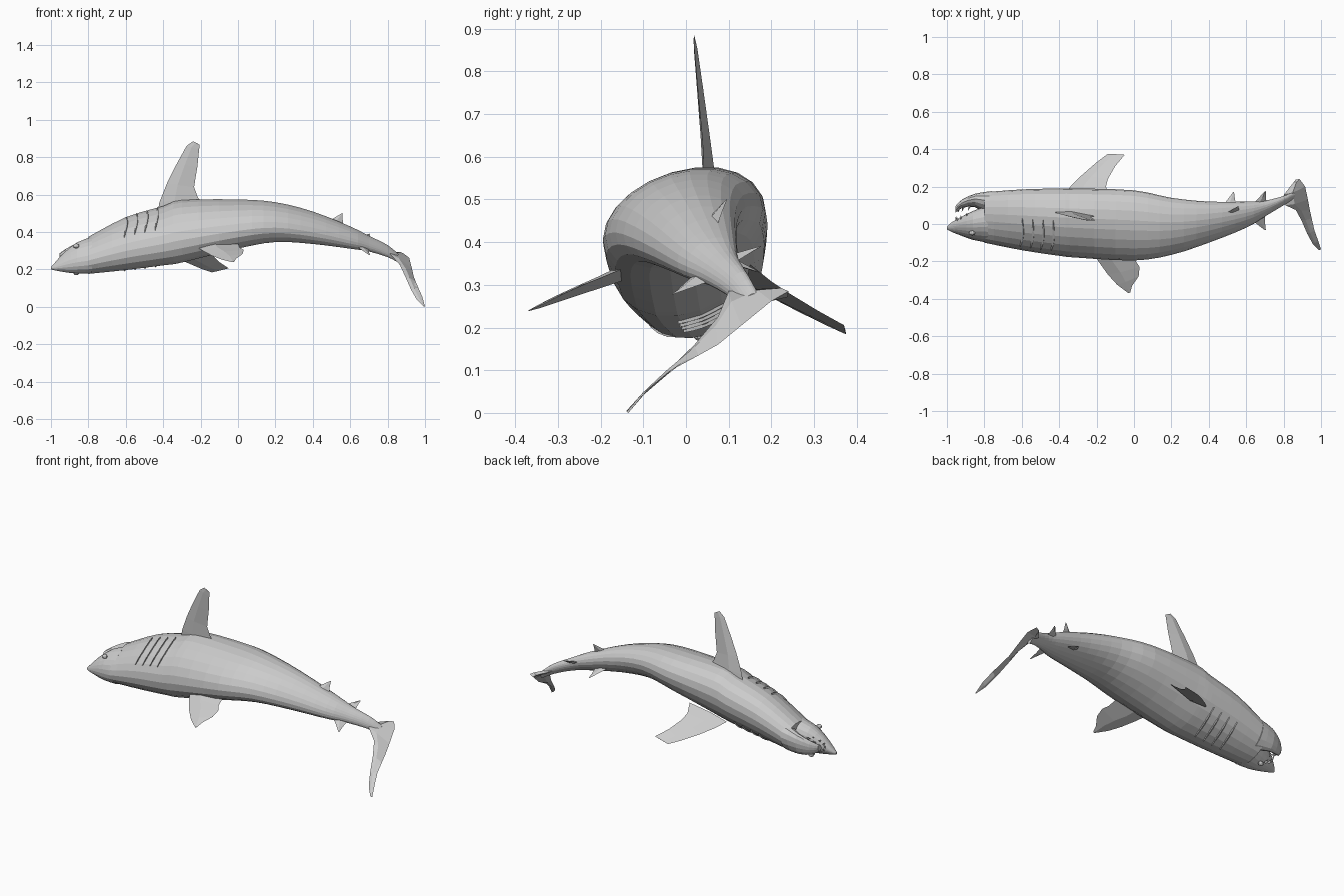
import bpy
from math import sin, cos, pi, radians
from mathutils import Vector

cube = bpy.data.objects.get("Cube")
if cube:
    bpy.data.objects.remove(cube)

grey = bpy.data.materials.new("grey_skin")
grey.use_nodes = True
grey.diffuse_color = (0.6, 0.6, 0.6, 1)
grey.node_tree.nodes["Principled BSDF"].inputs["Base Color"].default_value = (0.6, 0.6, 0.6, 1)


def make(name, verts, faces):
    mesh = bpy.data.meshes.new(name)
    mesh.from_pydata(verts, [], faces)
    mesh.materials.append(grey)
    obj = bpy.data.objects.new(name, mesh)
    bpy.context.collection.objects.link(obj)
    return obj


def loft(name, rings):
    """Skin closed rings of equal size and cap both ends."""
    n = len(rings[0])
    verts = [p for ring in rings for p in ring]
    faces = [(r * n + i, r * n + (i + 1) % n, (r + 1) * n + (i + 1) % n, (r + 1) * n + i)
             for r in range(len(rings) - 1) for i in range(n)]
    faces += [tuple(reversed(range(n))), tuple(range(len(verts) - n, len(verts)))]
    return make(name, verts, faces)


def skin(s, t, out=0.0, lean=0.28):
    """Point on a leaning oval section s = (x, low y, high y, low z, high z)."""
    x, y0, y1, z0, z1 = s
    return Vector((x, (y0 + y1) / 2 + ((y1 - y0) / 2 + out) * cos(t),
                   (z0 + z1) / 2 + ((z1 - z0) / 2 + out) * sin(t + lean)))


def ring(s, n=22):
    return [skin(s, 2 * pi * i / n) for i in range(n)]


def spline(rows, steps):
    """Smooth rows of numbers by Catmull-Rom."""
    out = []
    for i in range(len(rows) - 1):
        a, b, c, d = (rows[max(0, min(len(rows) - 1, i + k))] for k in (-1, 0, 1, 2))
        for s in range(steps):
            u = s / steps
            out.append([q + 0.5 * u * (r - p + u * (2 * p - 5 * q + 4 * r - w + u * (3 * (q - r) + w - p)))
                        for p, q, r, w in zip(a, b, c, d)])
    return out + [list(rows[-1])]


# Body: curved, lying on its side with the belly toward +y
stations = [
    (-.80, -.10, .17, .175, .375), (-.60, -.14, .185, .195, .48), (-.40, -.17, .19, .22, .54),
    (-.30, -.18, .19, .235, .572), (0, -.195, .18, .31, .575), (.20, -.165, .14, .345, .56),
    (.40, -.10, .12, .335, .51), (.60, -.02, .12, .31, .43), (.70, .04, .125, .295, .38),
    (.80, .10, .15, .265, .33), (.86, .135, .175, .235, .28)]
body = spline(stations, 3)
loft("body", [ring(s) for s in body])

# Snout and dropped lower jaw, leaving an open mouth between them
loft("snout", [ring(s) for s in spline([
    (-.78, -.10, .10, .177, .375), (-.86, -.085, .07, .177, .345), (-.93, -.06, .035, .185, .29),
    (-.98, -.04, .005, .195, .235), (-1, -.028, -.015, .2, .212)], 2)])
loft("lower_jaw", [ring(s, 14) for s in spline([
    (-.76, .03, .176, .21, .375), (-.85, .09, .162, .215, .345), (-.92, .085, .13, .225, .31),
    (-.955, .06, .095, .245, .285)], 2)])


# Teeth along both jaws, pointing into the gape
def tooth(name, base, direction):
    p, d = Vector(base), Vector(direction)
    side = [Vector((.008, 0, 0)), Vector((-.004, -.004, .007)), Vector((-.004, .004, -.007))]
    make(name, [p + v for v in side] + [p + d], [(0, 1, 3), (1, 2, 3), (2, 0, 3), (2, 1, 0)])


for i in range(7):
    u = i / 6 * 2 - 1
    tooth("upper_tooth", (-.95 + .06 * u * u, .015 + .02 * u * u, .245 + .05 * u), (-.005, .025, .012))
    tooth("lower_tooth", (-.94 + .06 * u * u, .085 + .01 * u * u, .265 + .045 * u), (-.008, -.025, -.01))


# Fins: rows of (leading point, trailing point) from root to tip, diamond section
def fin(name, rows, thick):
    pts = [(Vector(a), Vector(b)) for a, b in rows]
    (a0, b0), (a1, b1) = pts[0], pts[-1]
    normal = (b0 - a0).cross((a1 + b1) - (a0 + b0)).normalized()
    rings = []
    for i, (a, b) in enumerate(pts):
        off = normal * (thick * (1 - i / (len(pts) - 1)) + .001)
        mid = a.lerp(b, .4)
        rings.append([a, mid + off, b, mid - off])
    return loft(name, rings)


def lift(rows, place):
    return [(place(*a), place(*b)) for a, b in rows]


fin("left_side_fin", lift(
    [((-.43, .50), (-.18, .54)), ((-.42, .56), (-.215, .585)), ((-.38, .66), (-.235, .64)),
     ((-.33, .76), (-.217, .75)), ((-.275, .86), (-.208, .84)), ((-.24, .885), (-.205, .866))],
    lambda x, z: (x, .055 - .08 * (z - .5) - .08 * (x + .3), z)), .016)
fin("right_side_fin", lift(
    [((-.38, .15), (-.13, .15)), ((-.34, .20), (-.15, .20)), ((-.28, .26), (-.14, .24)),
     ((-.20, .33), (-.10, .31)), ((-.14, .375), (-.05, .37))],
    lambda x, y: (x, y, .31 - .72 * (y - .2) + .2 * (x + .14))), .016)
fin("back_fin", lift(
    [((-.22, -.15), (0, -.15)), ((-.19, -.20), (.01, -.20)), ((-.14, -.27), (.03, -.23)),
     ((-.09, -.325), (.025, -.28)), ((-.05, -.355), (-.01, -.33)), ((-.03, -.37), (-.02, -.365))],
    lambda x, y: (x, y, .32 + .44 * (y + .19) + .08 * x)), .016)

# Tail fin: short lower lobe and long swept upper lobe
fin("tail_fin", [
    ((.855, .225, .28), (.885, .24, .285)), ((.80, .155, .29), (.915, .20, .262)),
    ((.81, .10, .285), (.93, .13, .205)), ((.865, .075, .225), (.94, .075, .16)),
    ((.895, .02, .16), (.95, .03, .135)), ((.925, -.05, .092), (.965, -.035, .10)),
    ((.955, -.105, .04), (.985, -.09, .055)), ((.99, -.14, .004), (1, -.135, 0))], .012)

# Small rear fins: root front, root back, tip
small = {
    "left_rear_fin": ((.48, .05, .455), (.565, .07, .43), (.555, .095, .50)),
    "right_rear_fin": ((.47, .09, .37), (.55, .09, .355), (.53, .17, .33)),
    "rear_back_fin": ((.63, .02, .325), (.70, .06, .31), (.70, -.033, .277)),
    "rear_belly_fin": ((.63, .10, .37), (.71, .11, .35), (.70, .175, .39))}
for name, (a, b, tip) in small.items():
    end = Vector(tip) + Vector((.005, 0, 0))
    fin(name, [(a, b), (Vector(a).lerp(tip, .6), Vector(b).lerp(tip, .5)), (tip, end)], .008)


# Gill flaps: slim raised strips following the skin on both flanks
def section(x):
    for a, b in zip(body, body[1:]):
        if a[0] <= x <= b[0]:
            u = (x - a[0]) / (b[0] - a[0])
            return [p + (q - p) * u for p, q in zip(a, b)]


for side, (start, end) in {"left": (88, 150), "right": (322, 260)}.items():
    for x in (-.61, -.555, -.50, -.445):
        verts, steps = [], 8
        for i in range(steps + 1):
            u = i / steps
            t = radians(start + (end - start) * u)
            px = x + .012 * (1 - u)
            wide = .012 * sin(pi * u) + .001
            verts += [skin(section(px), t, -.003), skin(section(px + wide), t, .007),
                      skin(section(px + wide + .002), t, -.003)]
        faces = [(3 * i + k, 3 * i + k + 1, 3 * i + k + 4, 3 * i + k + 3)
                 for i in range(steps) for k in (0, 1)]
        make(side + "_gill", verts, faces)

# Eyes
for side, spot in {"left": (-.865, -.048, .325), "right": (-.865, .03, .182)}.items():
    bpy.ops.mesh.primitive_uv_sphere_add(segments=10, ring_count=6, radius=.013, location=spot)
    eye = bpy.context.object
    eye.name = side + "_eye"
    eye.scale.x = 1.3
    eye.data.materials.append(grey)

# Consistent outward faces
for obj in bpy.context.collection.objects:
    if obj.type == "MESH":
        bpy.context.view_layer.objects.active = obj
        bpy.ops.object.mode_set(mode="EDIT")
        bpy.ops.mesh.select_all(action="SELECT")
        bpy.ops.mesh.normals_make_consistent(inside=False)
        bpy.ops.object.mode_set(mode="OBJECT")
